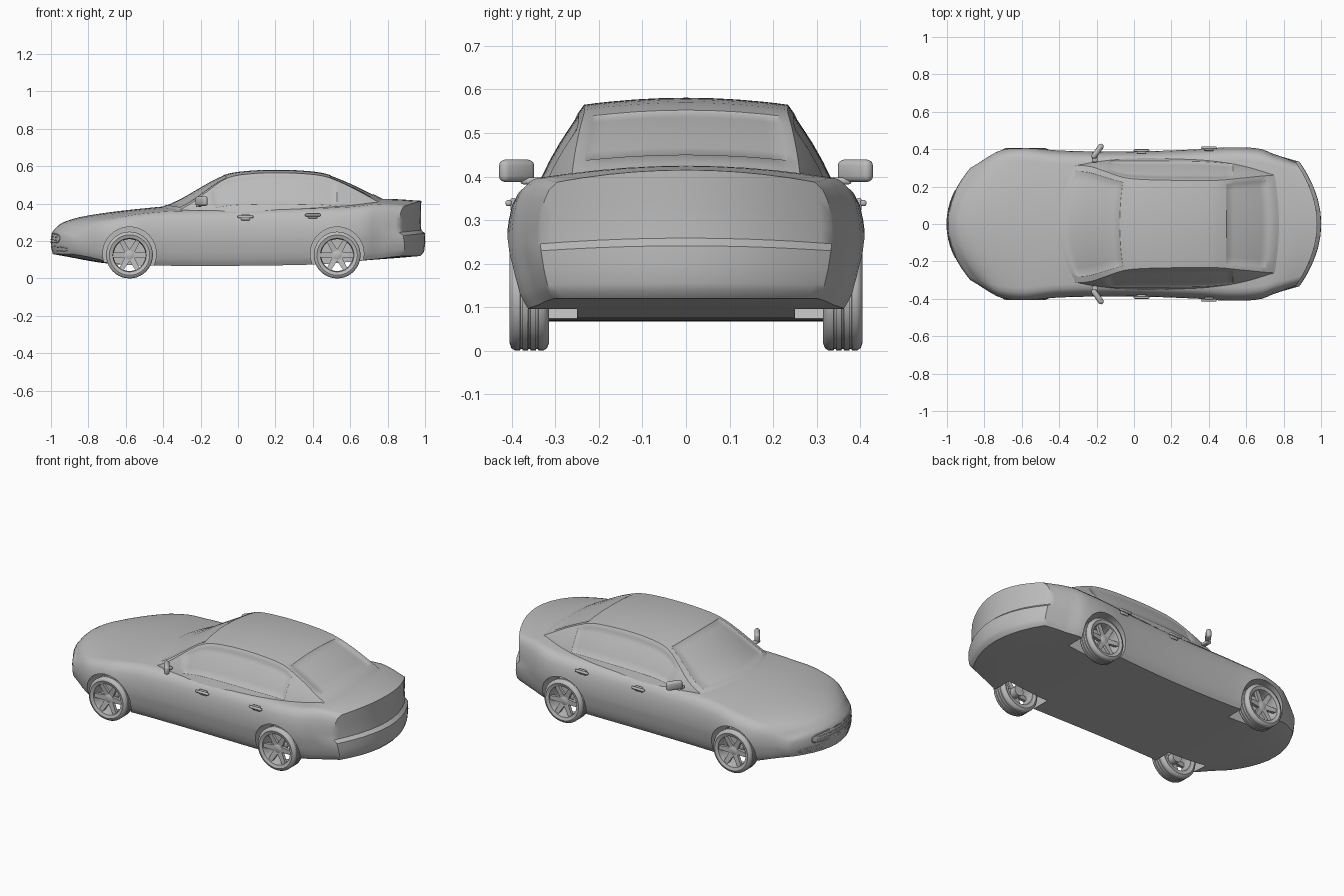
import bpy, bmesh, math
from mathutils import Matrix, Vector

if "Cube" in bpy.data.objects:
    bpy.data.objects.remove(bpy.data.objects["Cube"], do_unlink=True)

grey = bpy.data.materials.new("plain grey")
grey.use_nodes = True
grey.diffuse_color = (0.5, 0.5, 0.5, 1)
grey.node_tree.nodes["Principled BSDF"].inputs["Base Color"].default_value = (0.5, 0.5, 0.5, 1)


def curve(*pts):
    """Smooth function through (input, value) points."""
    n = len(pts)
    slope = []
    for i in range(n):
        a, b = pts[max(i - 1, 0)], pts[min(i + 1, n - 1)]
        slope.append((b[1] - a[1]) / (b[0] - a[0]))

    def value(t):
        t = min(max(t, pts[0][0]), pts[-1][0])
        i = next((k for k in range(n - 2) if t <= pts[k + 1][0]), n - 2)
        (x0, y0), (x1, y1) = pts[i], pts[i + 1]
        h = x1 - x0
        s = (t - x0) / h
        return ((1 + 2 * s) * (1 - s) ** 2 * y0 + s * (1 - s) ** 2 * h * slope[i]
                + s * s * (3 - 2 * s) * y1 + s * s * (s - 1) * h * slope[i + 1])
    return value


def activate(ob):
    bpy.ops.object.select_all(action="DESELECT")
    ob.select_set(True)
    bpy.context.view_layer.objects.active = ob


def smooth(ob, angle=38):
    activate(ob)
    bpy.ops.object.shade_smooth_by_angle(angle=math.radians(angle))


def add(name, bm, smoothed=True):
    mesh = bpy.data.meshes.new(name)
    bm.to_mesh(mesh)
    bm.free()
    ob = bpy.data.objects.new(name, mesh)
    bpy.context.collection.objects.link(ob)
    mesh.materials.append(grey)
    if smoothed:
        smooth(ob)
    return ob


def cut_box(us, vs, ws):
    """Box from -1 to 1 sliced at the given places."""
    bm = bmesh.new()
    bmesh.ops.create_cube(bm, size=2)
    for axis, cuts in enumerate((us, vs, ws)):
        normal = Vector((0, 0, 0))
        normal[axis] = 1
        for c in cuts:
            geom = bm.verts[:] + bm.edges[:] + bm.faces[:]
            bmesh.ops.bisect_plane(bm, geom=geom, plane_co=normal * c, plane_no=normal)
    return bm


# Lower body: a box shaped by plan, deck, sill and end curves
plan = curve((-1, .30), (-.9, .37), (-.8, .398), (-.7, .41), (-.58, .412), (-.4, .393), (0, .388),
             (.35, .4), (.53, .412), (.7, .4), (.8, .375), (.9, .36), (1, .335))
deck = curve((-1, .27), (-.96, .297), (-.85, .327), (-.7, .352), (-.5, .375), (-.35, .387),
             (.2, .395), (.6, .41), (.78, .425), (1, .415))
sill = curve((-1, .13), (-.9, .113), (-.7, .08), (-.4, .068), (.4, .074), (.7, .098), (1, .12))
bow = curve((-1, 1.4), (-.9, 1), (-.8, .63), (-.7, .4), (-.6, .15), (-.5, 0),
            (.6, 0), (.7, -.1), (.8, -.4), (.9, -.8), (1, -1.05))
flank = curve((0, .9), (.12, .95), (.5, 1), (.78, .982), (.92, .945), (1, .885))
nose = curve((0, .01), (.3, 0), (.6, 0), (.85, .008), (1, .025))
tail = curve((0, -.025), (.06, -.008), (.2, 0), (.41, 0), (.47, -.02), (.6, -.022), (1, -.02))


def body_point(u, v, w):
    y = v * plan(u) * flank(w)
    x = u + bow(u) * y * y
    x += nose(w) * max(0, (-u - .85) / .15) + tail(w) * max(0, (u - .85) / .15)
    low = sill(u)
    return Vector((x, y, low + (deck(u) - .028 * v ** 2 - low) * w))


stations = [i / 20 for i in range(-19, 20)] + [-.975, .975]
across = [s * c for s in (-1, 1) for c in (.2, .4, .6, .8, .93)] + [0]
levels = [2 * w - 1 for w in (.06, .12, .25, .41, .47, .6, .72, .84, .93)]
bm = cut_box(stations, across, levels)
for vert in bm.verts:
    vert.co = body_point(vert.co.x, vert.co.y, (vert.co.z + 1) / 2)
body = add("body", bm, False)

# Wheel arches
AXLES = (("front", -.58), ("rear", .53))
SIDES = (("left", 1), ("right", -1))
for end, ax in AXLES:
    for side, s in SIDES:
        bpy.ops.mesh.primitive_cylinder_add(vertices=48, radius=.143, depth=.3,
                                            location=(ax, s * .4, .132), rotation=(math.pi / 2, 0, 0))
        cutter = bpy.context.object
        cutter.name = f"{end}_{side}_arch_cutter"
        cutter.hide_render = True
        cutter.data.materials.append(grey)
        activate(body)
        mod = body.modifiers.new("arch", "BOOLEAN")
        mod.operation = "DIFFERENCE"
        mod.solver = "EXACT"
        mod.object = cutter
        bpy.ops.object.modifier_apply(modifier=mod.name)
        bpy.data.objects.remove(cutter, do_unlink=True)
smooth(body)

# Cabin with recessed window panes
roof = curve((-.42, .376), (-.3, .432), (-.2, .49), (-.1, .544), (-.03, .565), (.08, .577), (.2, .581),
             (.35, .576), (.47, .56), (.6, .51), (.7, .462), (.8, .412))
belt = curve((-.42, .31), (-.3, .335), (-.1, .352), (.3, .354), (.5, .34), (.65, .315), (.8, .28))
wrap = curve((-.42, 1), (-.2, .6), (0, .2), (.2, 0), (.47, 0), (.8, -.4))


def cabin_point(u, v, w):
    x = -.42 + .61 * (u + 1)
    top = roof(x)
    wide = belt(x)
    narrow = wide - .62 * max(0, top - .385)
    y = v * (wide + (narrow - wide) * w + .05 * (top - .37) * math.sin(math.pi * w))
    z = .35 + (top - .016 * v ** 2 - .35) * w
    return Vector((x + wrap(x) * y * y, y, z))


bm = cut_box([i / 16 for i in range(-15, 16)],
             [s * c for s in (-1, 1) for c in (.25, .5, .75, .9)] + [0],
             [2 * w - 1 for w in (.22, .4, .6, .8, .91)])
panes = {"screen": [], "rear": [], "left": [], "right": []}
for f in bm.faces:
    c = f.calc_center_median()
    x, w = -.42 + .61 * (c.x + 1), (c.z + 1) / 2
    if w > .99 and abs(c.y) < .9:
        if -.4 < x < -.07:
            panes["screen"].append(f)
        elif .5 < x < .72:
            panes["rear"].append(f)
    elif abs(c.y) > .99 and .22 < w < .91 and -.2 < x < .53:
        panes["left" if c.y > 0 else "right"].append(f)
for vert in bm.verts:
    vert.co = cabin_point(vert.co.x, vert.co.y, (vert.co.z + 1) / 2)
bm.normal_update()
for faces in panes.values():
    bmesh.ops.inset_region(bm, faces=faces, thickness=.004, depth=-.003, use_even_offset=True)
add("cabin", bm)


# Raised trims that follow the body ends
def trim(name, points, radius, cyclic=True):
    data = bpy.data.curves.new(name, "CURVE")
    data.dimensions = "3D"
    data.bevel_depth = radius
    data.bevel_resolution = 1
    data.use_fill_caps = True
    spline = data.splines.new("POLY")
    spline.points.add(len(points) - 1)
    for p, co in zip(spline.points, points):
        p.co = (*co, 1)
    spline.use_cyclic_u = cyclic
    data.materials.append(grey)
    ob = bpy.data.objects.new(name, data)
    bpy.context.collection.objects.link(ob)
    activate(ob)
    bpy.ops.object.convert(target="MESH")


def nose_loop(half_width, low, high):
    loop = []
    for i in range(32):
        a = 2 * math.pi * i / 32
        c, s = math.cos(a), math.sin(a)
        v = half_width * math.copysign(abs(c) ** .5, c)
        w = (low + high) / 2 + (high - low) / 2 * math.copysign(abs(s) ** .5, s)
        loop.append(body_point(-1, v, w) + Vector((.002, 0, 0)))
    return loop


trim("grille_frame", nose_loop(.6, .45, .8), .004)
trim("lower_intake_frame", nose_loop(.85, .12, .3), .003)
for i, w in enumerate((.56, .68)):
    trim(f"grille_bar_{i + 1}", [body_point(-1, v / 10, w) for v in range(-5, 6)], .002, False)


# Wheels
def lathe(bm, profile):
    verts = [bm.verts.new((r, y, 0)) for r, y in profile]
    edges = [bm.edges.new((a, b)) for a, b in zip(verts, verts[1:] + verts[:1])]
    bmesh.ops.spin(bm, geom=verts + edges, cent=(0, 0, 0), axis=(0, 1, 0),
                   angle=2 * math.pi, steps=40)


def finish(bm):
    bmesh.ops.remove_doubles(bm, verts=bm.verts[:], dist=.0002)
    bmesh.ops.recalc_face_normals(bm, faces=bm.faces[:])
    return bm


half = [(.094, .04), (.108, .045), (.119, .041), (.125, .032), (.125, .021), (.121, .02),
        (.121, .016), (.125, .015), (.125, .003), (.121, .002)]
tyre = bmesh.new()
lathe(tyre, half + [(r, -y) for r, y in reversed(half)])
tyre = add("front_left_tyre", finish(tyre))
rim = bmesh.new()
lathe(rim, [(.097, .041), (.09, .039), (.085, .02), (.085, -.04), (.097, -.04)])
lathe(rim, [(0, .029), (.018, .029), (.03, .022), (.03, -.03), (0, -.03)])
for k in range(6):
    spoke = bmesh.ops.create_cube(rim, size=1)["verts"]
    for p in spoke:
        outer = p.co.z > 0
        p.co = Vector((p.co.x * (.024 if outer else .032), .016 + p.co.y * .018 + (.008 if outer else 0),
                       .088 if outer else .02))
    bmesh.ops.rotate(rim, verts=spoke, matrix=Matrix.Rotation(math.pi * (k + .5) / 3, 3, "Y"))
rim = add("front_left_rim", finish(rim))
for part, source in (("tyre", tyre), ("rim", rim)):
    for end, ax in AXLES:
        for side, s in SIDES:
            ob = source
            if (end, side) != ("front", "left"):
                ob = source.copy()
                bpy.context.collection.objects.link(ob)
            ob.name = f"{end}_{side}_{part}"
            ob.location = (ax, s * .36, .125)
            ob.rotation_euler.z = 0 if s > 0 else math.pi


# Mirrors and door handles
def block(name, loc, size, turn=0, rounding=.4):
    bm = bmesh.new()
    bmesh.ops.create_cube(bm, size=1)
    bmesh.ops.scale(bm, vec=size, verts=bm.verts[:])
    bmesh.ops.bevel(bm, geom=bm.edges[:], offset=min(size) * rounding, segments=3,
                    profile=.5, affect="EDGES")
    bmesh.ops.rotate(bm, verts=bm.verts[:], matrix=Matrix.Rotation(turn, 3, "Z"))
    bmesh.ops.translate(bm, verts=bm.verts[:], vec=loc)
    add(name, bm)


for side, s in SIDES:
    block(f"{side}_mirror", (-.195, s * .389, .413), (.092, .03, .052), s * .95, .48)
    block(f"{side}_mirror_stalk", (-.21, s * .355, .39), (.03, .05, .016))
    for end, x, z in (("front", .04, .326), ("rear", .4, .336)):
        y = s * plan(x) * .985
        block(f"{side}_{end}_handle_plate", (x, y, z), (.05, .012, .03))
        block(f"{side}_{end}_handle", (x, y + s * .01, z + .003), (.084, .014, .014))
